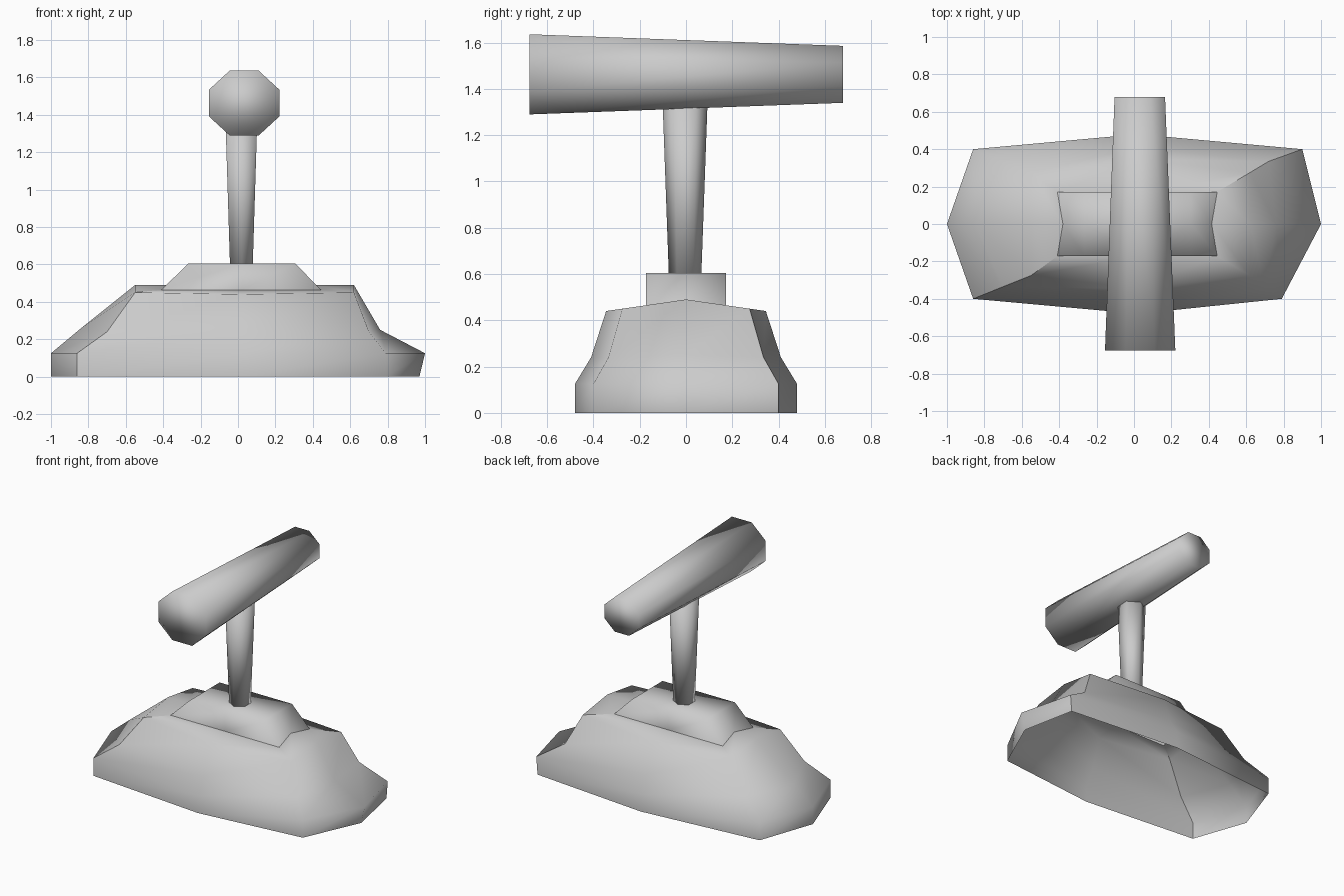
import bpy, bmesh, math

cube = bpy.data.objects.get("Cube")
if cube:
    bpy.data.objects.remove(cube, do_unlink=True)

grey = bpy.data.materials.new("plain_grey")
grey.use_nodes = True
colour = (0.6, 0.6, 0.6, 1)
grey.diffuse_color = colour
grey.node_tree.nodes["Principled BSDF"].inputs["Base Color"].default_value = colour


def loft(name, rings, cap_start=False, cap_end=False, sharp_columns=()):
    """Skin a stack of rings, each a list of points running counter-clockwise."""
    bm = bmesh.new()
    loops = [[bm.verts.new(p) for p in ring] for ring in rings]
    n = len(loops[0])
    for low, high in zip(loops, loops[1:]):
        for i in range(n):
            j = (i + 1) % n
            bm.faces.new((low[i], low[j], high[j], high[i]))
        for i in sharp_columns:
            bm.edges.get((low[i], high[i])).smooth = False
    if cap_start:
        bm.faces.new(loops[0][::-1])
    if cap_end:
        bm.faces.new(loops[-1])
    if cap_start and cap_end:
        bmesh.ops.recalc_face_normals(bm, faces=bm.faces)
    for f in bm.faces:
        f.smooth = True
    mesh = bpy.data.meshes.new(name)
    bm.to_mesh(mesh)
    bm.free()
    mesh.materials.append(grey)
    obj = bpy.data.objects.new(name, mesh)
    bpy.context.collection.objects.link(obj)
    return obj


def outline(tips, back, front, left, corner_y, mid_y, z_tip, z_corner, z_mid):
    """Eight-point plan: two end tips, four corners and two side middles."""
    return [(tips[1], 0, z_tip), (back, corner_y, z_corner), (0.02, mid_y, z_mid),
            (left, corner_y, z_corner), (tips[0], 0, z_tip), (left, -corner_y, z_corner),
            (0.02, -mid_y, z_mid), (front, -corner_y, z_corner)]


# Open-bottomed base shell, its roof ending at the plinth opening
opening = outline((-0.38, 0.415), 0.445, 0.445, -0.41, 0.172, 0.172, 0.49, 0.464, 0.464)
loft("base_shell", [
    outline((-1, 0.97), 0.89, 0.79, -0.86, 0.40, 0.48, 0, 0, 0),
    outline((-1, 1), 0.90, 0.79, -0.86, 0.40, 0.48, 0.125, 0.125, 0.125),
    outline((-0.85, 0.76), 0.72, 0.70, -0.70, 0.335, 0.41, 0.25, 0.24, 0.24),
    outline((-0.55, 0.62), 0.62, 0.62, -0.55, 0.275, 0.345, 0.49, 0.45, 0.44),
    opening,
], sharp_columns=(1, 5))

# Raised plinth with sloping ends over the opening
loft("plinth", [
    opening,
    outline((-0.265, 0.305), 0.305, 0.305, -0.265, 0.172, 0.172, 0.605, 0.605, 0.605),
], cap_end=True)


# Tapered six-sided stalk
def stalk_ring(radius, z):
    angles = [math.pi / 2 + i * math.tau / 6 for i in range(6)]
    return [(0.018 + radius * math.cos(a), -0.004 + radius * math.sin(a), z) for a in angles]


loft("stalk", [stalk_ring(0.07, 0.59), stalk_ring(0.097, 1.34)], True, True)


# Tapered eight-sided crossbar, thicker at the front
def bar_ring(x, half_width, half_height, y):
    k = 1 / math.cos(math.pi / 8)
    angles = [(i + 0.5) * math.tau / 8 for i in range(8)]
    return [(x + k * half_width * math.cos(a), y, 1.4625 + k * half_height * math.sin(a))
            for a in angles]


loft("crossbar", [bar_ring(0.033, 0.188, 0.173, -0.675),
                  bar_ring(0.031, 0.135, 0.123, 0.678)], True, True)
